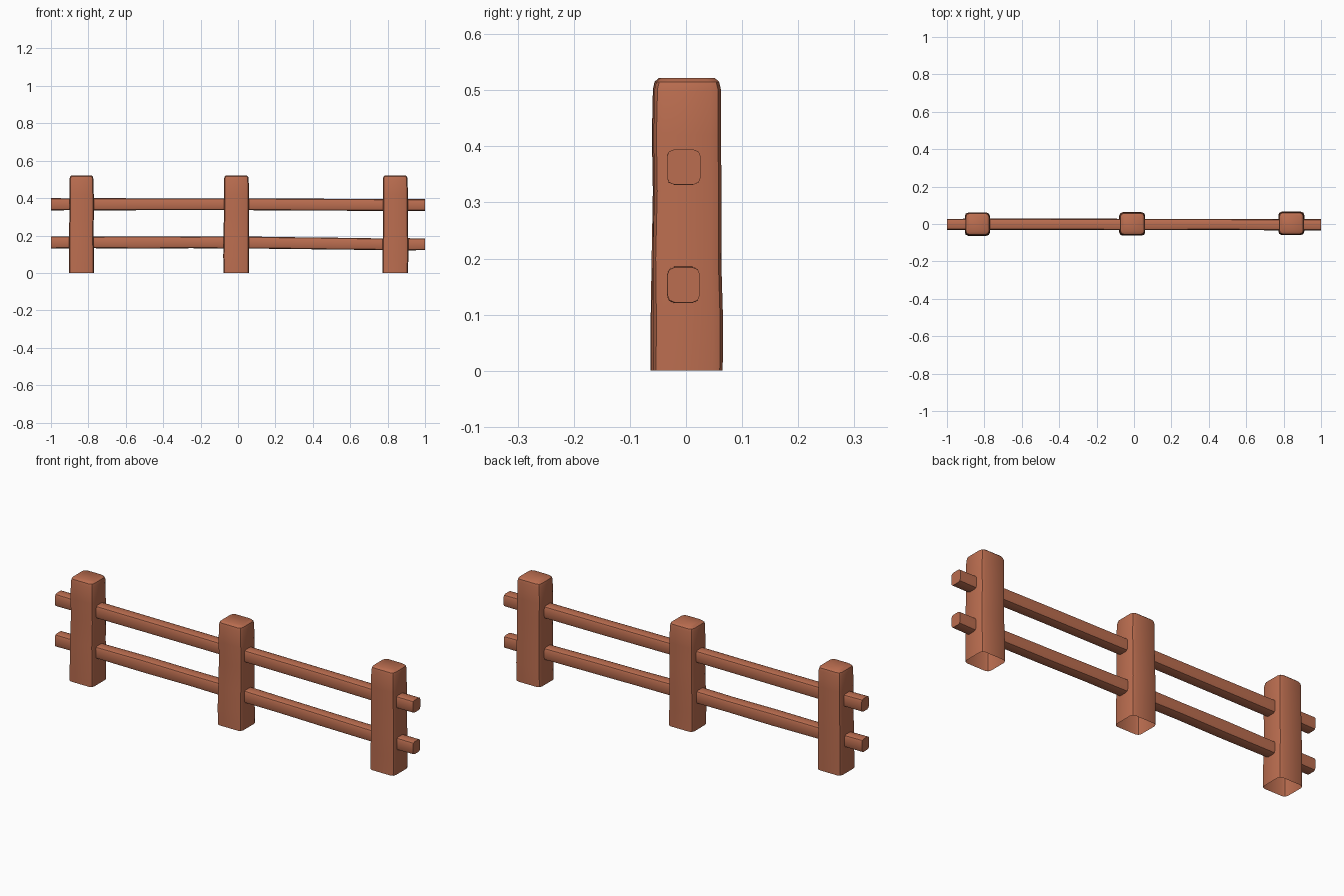
import bpy, bmesh, math, random

if "Cube" in bpy.data.objects:
    bpy.data.objects.remove(bpy.data.objects["Cube"])
random.seed(4)

wood = bpy.data.materials.new("reddish brown wood")
wood.diffuse_color = (0.50, 0.155, 0.08, 1)
wood.use_nodes = True
wood.node_tree.nodes["Principled BSDF"].inputs["Base Color"].default_value = wood.diffuse_color


def rounded_rect(hw, hh, r, seg=2):
    """Outline of a rectangle with rounded corners, counter-clockwise."""
    pts = []
    for k, (sx, sy) in enumerate([(1, 1), (-1, 1), (-1, -1), (1, -1)]):
        for i in range(seg + 1):
            a = math.pi / 2 * (k + i / seg)
            pts.append((sx * (hw - r) + r * math.cos(a), sy * (hh - r) + r * math.sin(a)))
    return pts


def loft(name, rings, cap_start, cap_end):
    """Skin a list of equal point rings into one object."""
    bm = bmesh.new()
    loops = [[bm.verts.new(p) for p in ring] for ring in rings]
    n = len(loops[0])
    for a, b in zip(loops, loops[1:]):
        for i in range(n):
            j = (i + 1) % n
            bm.faces.new((a[i], a[j], b[j], b[i]))
    if cap_start:
        bm.faces.new(loops[0][::-1])
    if cap_end:
        bm.faces.new(loops[-1])
    me = bpy.data.meshes.new(name)
    bm.to_mesh(me)
    bm.free()
    me.materials.append(wood)
    ob = bpy.data.objects.new(name, me)
    bpy.context.collection.objects.link(ob)
    bpy.context.view_layer.objects.active = ob
    ob.select_set(True)
    bpy.ops.object.shade_smooth_by_angle(angle=math.radians(35))
    ob.select_set(False)


def wobble(a):
    return random.uniform(-a, a)


# Posts: hollow underneath, slightly uneven, with a softened top
def post(name, cx, cy, half_x):
    rings = []
    levels = [(0.0, 0.0), (0.09, 0.0), (0.2, 0.001), (0.32, 0.002), (0.42, 0.002),
              (0.502, 0.003), (0.515, 0.006), (0.522, 0.014)]
    for z, inset in levels:
        dx, dy = (wobble(0.0015), wobble(0.0015)) if z < 0.5 else (0, 0)
        outline = rounded_rect(half_x - inset, 0.062 - inset, 0.018)
        rings.append([(cx + dx + x, cy + dy + y, z) for x, y in outline])
    loft(name, rings, False, True)


post("left_post", -0.837, 0.0, 0.067)
post("middle_post", -0.009, 0.001, 0.069)
post("right_post", 0.841, 0.003, 0.069)


# Rails: long rounded-square bars running through all the posts
def rail(name, z_left, z_right):
    rings = []
    for x in (-1, -0.9, -0.77, -0.5, -0.25, -0.08, 0.06, 0.25, 0.5, 0.77, 0.9, 1):
        t = max(0, min(1, x / 0.8))
        cz = z_left + (z_right - z_left) * t
        cy = -0.002 - 0.002 * t + wobble(0.001)
        # local axes: outline u -> y, v -> z
        outline = rounded_rect(0.0295 + wobble(0.001), 0.032 + wobble(0.001), 0.013)
        rings.append([(x, cy + u, cz + v) for u, v in outline])
    loft(name, rings, True, True)


rail("upper_rail", 0.367, 0.363)
rail("lower_rail", 0.163, 0.153)
